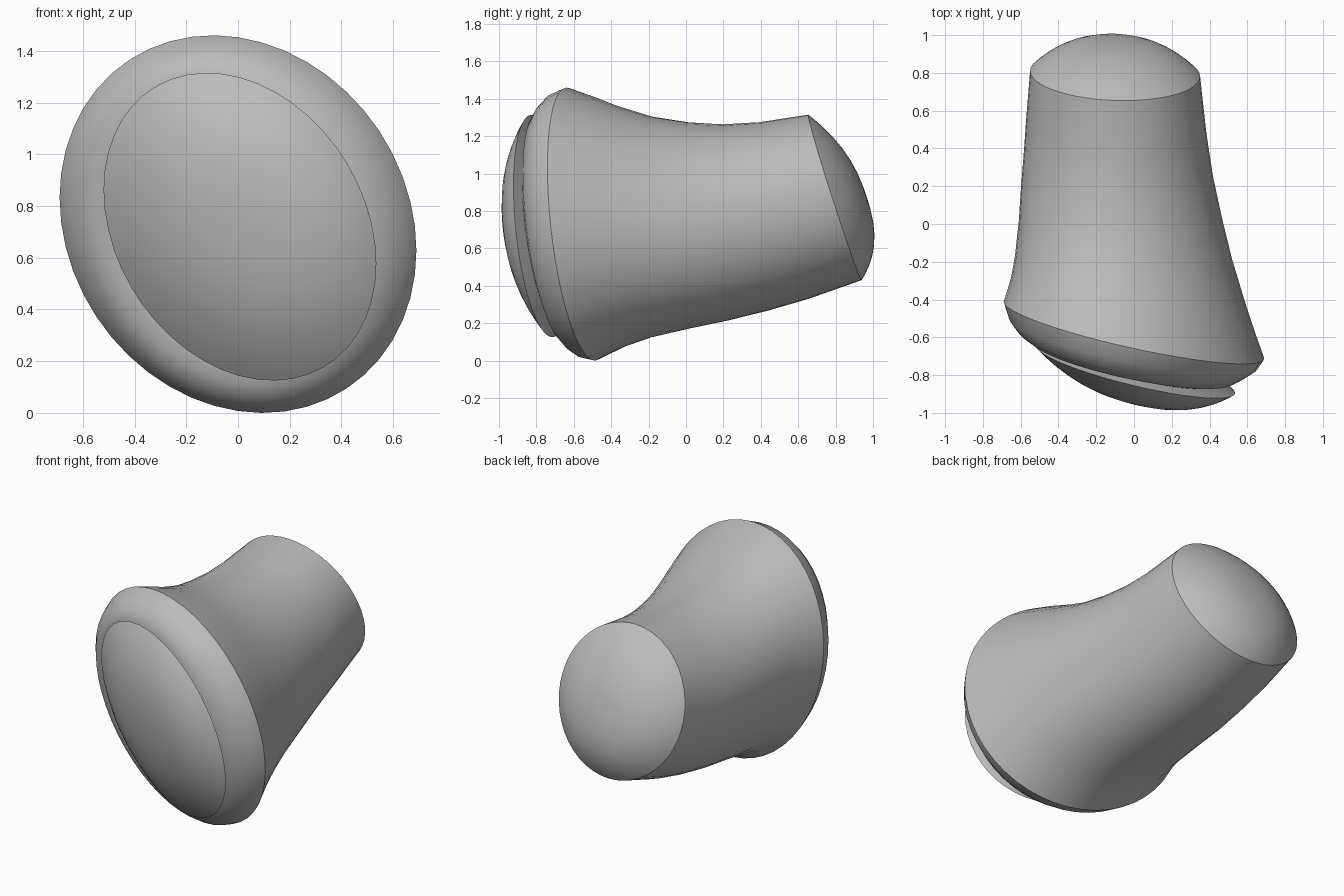
import bpy, bmesh, math

if "Cube" in bpy.data.objects:
    bpy.data.objects.remove(bpy.data.objects["Cube"])

SEG = 48
grey = bpy.data.materials.new("plain_grey")
grey.diffuse_color = (0.5, 0.5, 0.5, 1)
grey.use_nodes = True
grey.node_tree.nodes["Principled BSDF"].inputs["Base Color"].default_value = grey.diffuse_color


def ring(left, right, top, bottom, skew):
    """Tilted, skewed ellipse: left/right are (x, y), top/bottom are (z, y)."""
    cx, sx = (left[0] + right[0]) / 2, (right[0] - left[0]) / 2
    cz, sz = (top[0] + bottom[0]) / 2, (top[0] - bottom[0]) / 2
    # plane y = cy + a * dx + b * dz through the four extreme points
    hx, hz = (right[1] - left[1]) / 2, (top[1] - bottom[1]) / 2
    det = 1 - skew * skew
    a = (hx - skew * hz) / det / sx
    b = (hz - skew * hx) / det / sz
    cy = (left[1] + right[1] + top[1] + bottom[1]) / 4
    phi = math.asin(skew)
    pts = []
    for i in range(SEG):
        t = 2 * math.pi * i / SEG
        dx, dz = sx * math.cos(t), sz * math.sin(t + phi)
        pts.append((cx + dx, cy + a * dx + b * dz, cz + dz))
    return pts


def dome(base, height, power=2.5):
    """Rings from the centre out to the base ring, bulging along y."""
    c = [sum(p[k] for p in base) / SEG for k in range(3)]
    rings = []
    for r in (0, 0.15, 0.3, 0.45, 0.6, 0.72, 0.82, 0.9, 0.96, 1):
        lift = height * (1 - r ** power)
        rings.append([(c[0] + r * (p[0] - c[0]),
                       c[1] + r * (p[1] - c[1]) + lift,
                       c[2] + r * (p[2] - c[2])) for p in base])
    return rings


def loft(name, rings):
    """Skin rings listed from front to back."""
    bm = bmesh.new()
    loops = [[bm.verts.new(p) for p in r] for r in rings]
    for a, b in zip(loops, loops[1:]):
        for i in range(SEG):
            j = (i + 1) % SEG
            bm.faces.new((a[i], b[i], b[j], a[j]))
    bmesh.ops.remove_doubles(bm, verts=bm.verts, dist=1e-5)
    mesh = bpy.data.meshes.new(name)
    bm.to_mesh(mesh)
    bm.free()
    mesh.materials.append(grey)
    ob = bpy.data.objects.new(name, mesh)
    bpy.context.collection.objects.link(ob)
    bpy.ops.object.select_all(action='DESELECT')
    ob.select_set(True)
    bpy.context.view_layer.objects.active = ob
    bpy.ops.object.shade_smooth_by_angle(angle=math.radians(40))


def lerp(a, b, t):
    return a + (b - a) * t


# Flared sleeve: fraction along the length, then left, right, top, bottom extents
profile = [
    (0.00, -0.690, 0.690, 1.460, 0.000),
    (0.10, -0.652, 0.637, 1.415, 0.070),
    (0.20, -0.630, 0.588, 1.365, 0.120),
    (0.35, -0.610, 0.520, 1.305, 0.170),
    (0.50, -0.598, 0.465, 1.275, 0.215),
    (0.65, -0.583, 0.417, 1.264, 0.268),
    (0.80, -0.570, 0.383, 1.275, 0.330),
    (1.00, -0.550, 0.350, 1.315, 0.430),
]
sleeve = [ring((l, lerp(-0.43, 0.82, t)), (r, lerp(-0.73, 0.79, t)),
               (u, lerp(-0.62, 0.645, t)), (d, lerp(-0.47, 0.93, t)),
               lerp(-0.14, 0, t)) for t, l, r, u, d in profile]
loft("sleeve", sleeve)

# Rounded back end
loft("end_cap", dome(sleeve[-1], 0.17)[::-1])

# Rolled collar from the groove out to the sleeve rim
groove = ring((-0.47, -0.63), (0.47, -0.85), (1.25, -0.785), (0.16, -0.655), -0.23)
loft("collar", [
    groove,
    ring((-0.55, -0.63), (0.53, -0.85), (1.31, -0.785), (0.10, -0.635), -0.20),
    ring((-0.61, -0.59), (0.59, -0.825), (1.37, -0.75), (0.05, -0.59), -0.17),
    ring((-0.66, -0.52), (0.65, -0.785), (1.425, -0.70), (0.015, -0.54), -0.15),
    sleeve[0],
])

# Domed front pad standing out of the groove
pad_rim = ring((-0.52, -0.66), (0.535, -0.91), (1.315, -0.81), (0.125, -0.70), -0.24)
loft("front_pad", dome(pad_rim, -0.17) + [groove])
